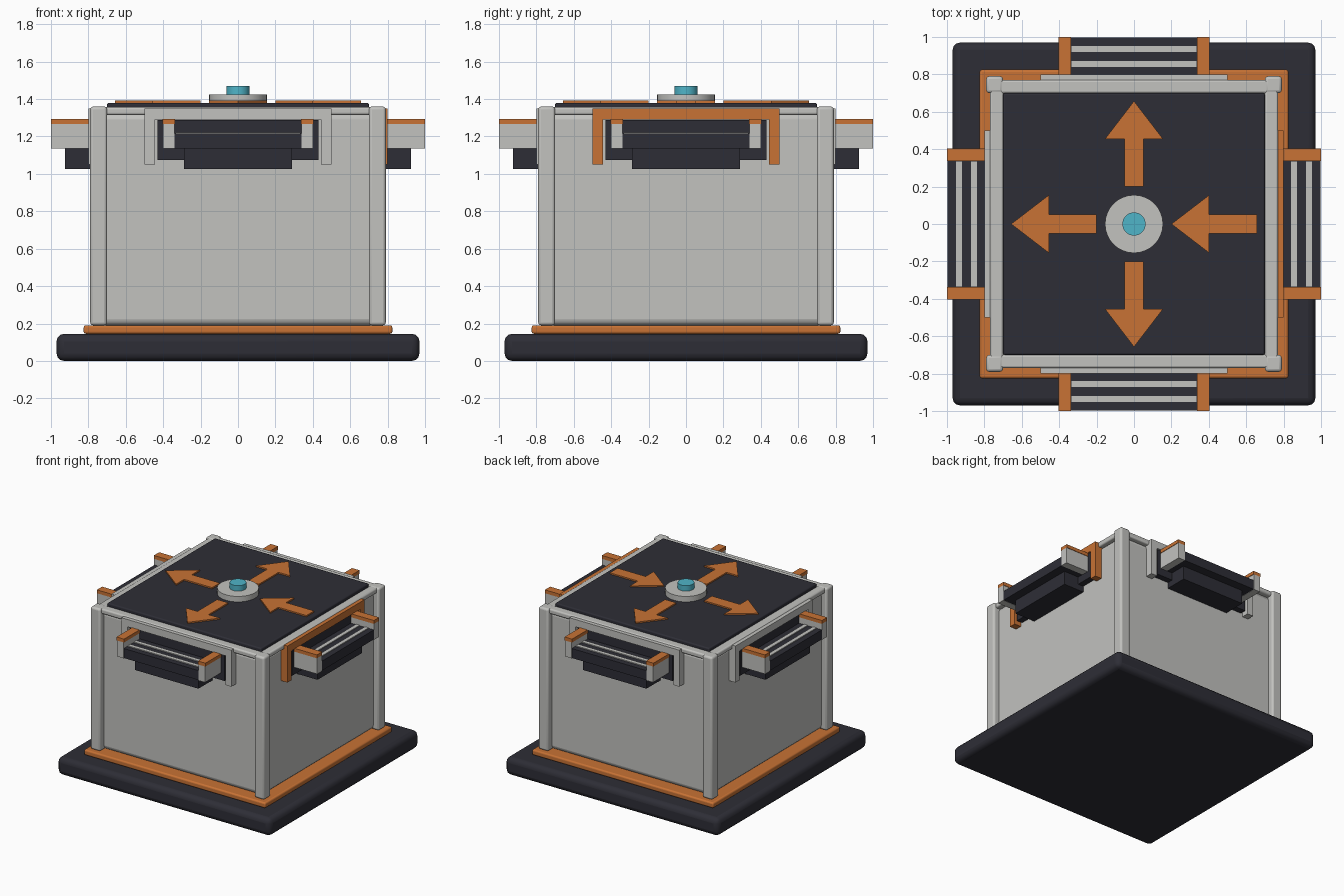
import bpy
import bmesh
import math
from mathutils import Matrix, Vector

cube = bpy.data.objects.get("Cube")
if cube:
    bpy.data.objects.remove(cube, do_unlink=True)


def material(name, rgb):
    m = bpy.data.materials.new(name)
    m.use_nodes = True
    m.diffuse_color = (*rgb, 1)
    m.node_tree.nodes["Principled BSDF"].inputs["Base Color"].default_value = (*rgb, 1)
    return m


GREY = material("light grey", (0.54, 0.54, 0.52))
DARK = material("charcoal", (0.027, 0.027, 0.037))
ORANGE = material("orange", (0.58, 0.17, 0.035))
CYAN = material("cyan", (0.08, 0.46, 0.58))


def finish(name, bm, mat, turn=0, bevel=0, smooth=False):
    """Turn a bmesh into an object, rotated about z, with optional rounded edges."""
    bmesh.ops.rotate(bm, verts=bm.verts, matrix=Matrix.Rotation(turn, 3, 'Z'))
    bmesh.ops.recalc_face_normals(bm, faces=bm.faces)
    mesh = bpy.data.meshes.new(name)
    bm.to_mesh(mesh)
    bm.free()
    mesh.materials.append(mat)
    ob = bpy.data.objects.new(name, mesh)
    bpy.context.collection.objects.link(ob)
    if bevel:
        mod = ob.modifiers.new("rounding", 'BEVEL')
        mod.width = bevel
        mod.segments = 3
    if bevel or smooth:
        bpy.ops.object.select_all(action='DESELECT')
        ob.select_set(True)
        bpy.context.view_layer.objects.active = ob
        bpy.ops.object.shade_smooth_by_angle(angle=math.radians(35))
    return ob


def box(name, x, y, z, mat, turn=0, bevel=0):
    """Box given by its (low, high) range on each axis."""
    bm = bmesh.new()
    bmesh.ops.create_cube(bm, size=1)
    for v in bm.verts:
        v.co = Vector(r[0] if c < 0 else r[1] for c, r in zip(v.co, (x, y, z)))
    return finish(name, bm, mat, turn, bevel)


def slab(name, half, z, mat, bevel):
    return box(name, (-half, half), (-half, half), z, mat, 0, bevel)


def prism(name, outline, z, mat, turn=0):
    """Flat outline in x, y pulled up through the z range."""
    bm = bmesh.new()
    face = bm.faces.new([bm.verts.new((x, y, z[0])) for x, y in outline])
    ext = bmesh.ops.extrude_face_region(bm, geom=[face])
    for v in ext["geom"]:
        if isinstance(v, bmesh.types.BMVert):
            v.co.z = z[1]
    return finish(name, bm, mat, turn)


def disc(name, radius, z, mat):
    bm = bmesh.new()
    bmesh.ops.create_cone(bm, cap_ends=True, segments=32, radius1=radius, radius2=radius,
                          depth=z[1] - z[0],
                          matrix=Matrix.Translation((0, 0, (z[0] + z[1]) / 2)))
    return finish(name, bm, mat, smooth=True)


# Base, body and lid
slab("base", 0.97, (0, 0.145), DARK, 0.04)
slab("base_trim", 0.825, (0.145, 0.19), ORANGE, 0.012)
slab("body", 0.74, (0.19, 1.325), GREY, 0.035)
slab("lid", 0.70, (1.3, 1.38), DARK, 0.01)
disc("hub", 0.155, (1.38, 1.425), GREY)
disc("hub_button", 0.062, (1.425, 1.47), CYAN)


def port(side, turn, bracket_mat):
    """Conveyor port on the side facing -y, turned to its wall."""
    def part(name, x, y, z, mat):
        return box(side + "_" + name, x, y, z, mat, turn)

    # Bracket around the opening
    part("bracket_top", (-0.5, 0.5), (-0.8, -0.73), (1.29, 1.35), bracket_mat)
    # Dark back plate, deck and motor underneath
    part("back_plate", (-0.43, 0.43), (-0.79, -0.73), (1.075, 1.288), DARK)
    part("deck", (-0.34, 0.34), (-0.997, -0.78), (1.137, 1.215), DARK)
    part("motor", (-0.288, 0.288), (-0.925, -0.73), (1.025, 1.14), DARK)
    for i, y in enumerate((-0.935, -0.855)):
        part(f"deck_stripe_{i}", (-0.335, 0.335), (y - 0.016, y + 0.016),
             (1.215, 1.222), GREY)
    for end, s in (("a", -1), ("b", 1)):
        def span(lo, hi):
            return tuple(sorted((s * lo, s * hi)))
        part("bracket_leg_" + end, span(0.445, 0.5), (-0.8, -0.73), (1.05, 1.29), bracket_mat)
        part("deck_rail_" + end, span(0.34, 0.4), (-1, -0.78), (1.135, 1.266), GREY)
        part("rail_cap_" + end, span(0.336, 0.404), (-1, -0.78), (1.266, 1.294), ORANGE)


# Direction arrow pointing to -y, and the same one flipped to point inward
arrow = [(-0.05, -0.2), (-0.05, -0.455), (-0.155, -0.455), (0, -0.657),
         (0.155, -0.455), (0.05, -0.455), (0.05, -0.2)]
inward = [(x, -0.857 - y) for x, y in arrow]

# Everything that repeats on the four sides
for i, side in enumerate(("front", "left", "back", "right")):
    turn = i * math.pi / 2
    is_input = side == "left"
    port(side, turn, ORANGE if is_input else GREY)
    prism(side + "_arrow", inward if is_input else arrow, (1.38, 1.391), ORANGE, turn)
    box(side + "_top_rail", (-0.73, 0.73), (-0.77, -0.698), (1.315, 1.357), GREY, turn, 0.012)
    box(side + "_corner_post", (0.7, 0.79), (-0.79, -0.7), (0.19, 1.36), GREY, turn, 0.016)
